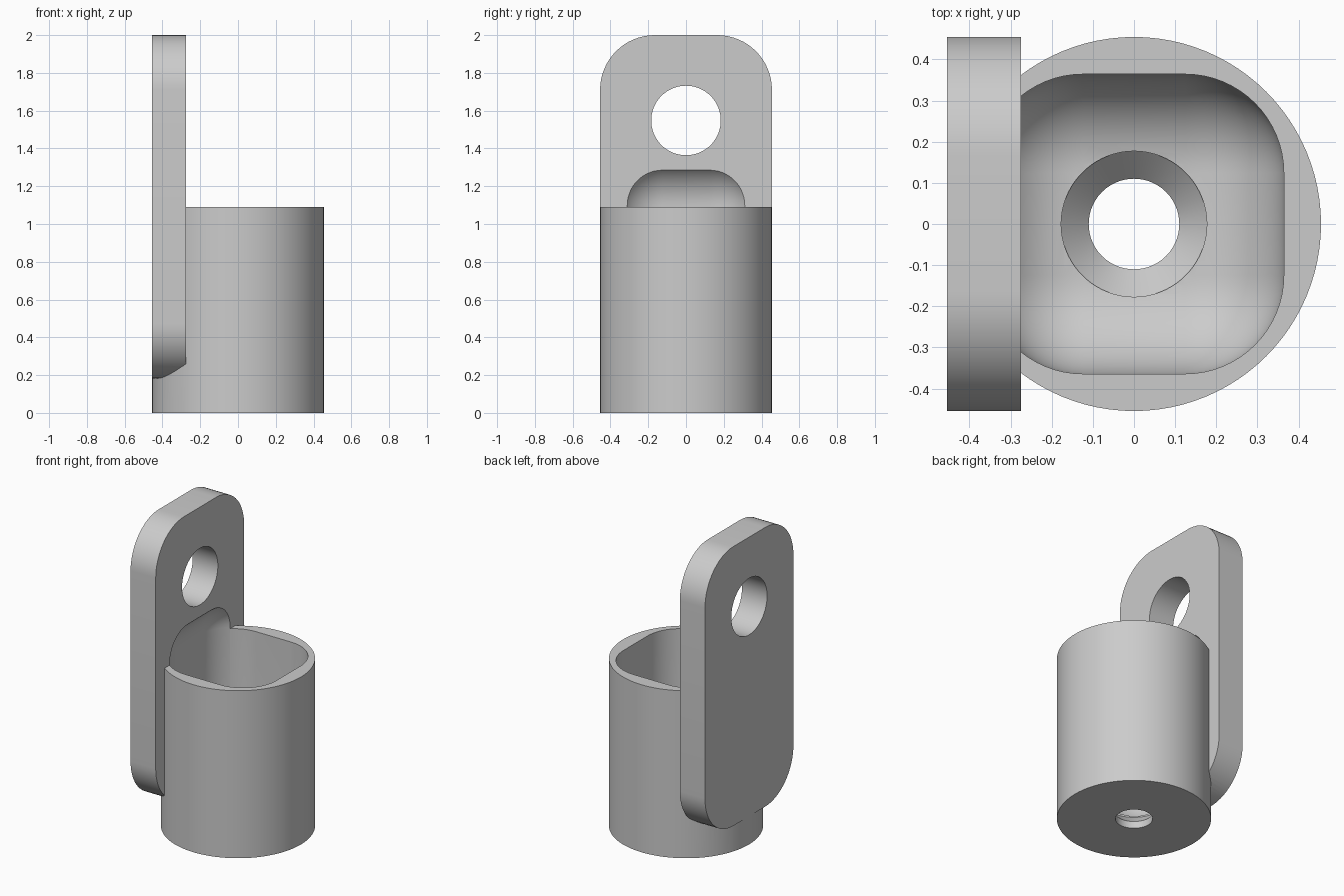
import bpy
import bmesh
from math import pi
from mathutils import Matrix, Vector

if "Cube" in bpy.data.objects:
    bpy.data.objects.remove(bpy.data.objects["Cube"], do_unlink=True)

RADIUS = 0.4545     # cup radius, also half the plate width
CUP_HEIGHT = 1.09
FLOOR = 0.12

grey = bpy.data.materials.new("light grey")
grey.use_nodes = True
colour = (0.6, 0.6, 0.6, 1)
grey.diffuse_color = colour
grey.node_tree.nodes["Principled BSDF"].inputs["Base Color"].default_value = colour


def finish(name, bm):
    bmesh.ops.recalc_face_normals(bm, faces=bm.faces)
    mesh = bpy.data.meshes.new(name)
    bm.to_mesh(mesh)
    bm.free()
    mesh.materials.append(grey)
    obj = bpy.data.objects.new(name, mesh)
    bpy.context.collection.objects.link(obj)
    return obj


def cylinder(name, r_low, r_high, z_low, z_high, sides=96):
    bm = bmesh.new()
    bmesh.ops.create_cone(bm, cap_ends=True, segments=sides, radius1=r_low,
                          radius2=r_high, depth=z_high - z_low,
                          matrix=Matrix.Translation((0, 0, (z_low + z_high) / 2)))
    return finish(name, bm)


def rounded_box(name, low, high, radius, axis=None, segments=16):
    """Box with every edge rounded, or only the edges along one axis."""
    low, high = Vector(low), Vector(high)
    bm = bmesh.new()
    bmesh.ops.create_cube(bm, size=1, matrix=Matrix.Translation((low + high) / 2)
                          @ Matrix.Diagonal((high - low).to_4d()))
    edges = [e for e in bm.edges if axis is None
             or abs((e.verts[0].co - e.verts[1].co).normalized()[axis]) > 0.9]
    bmesh.ops.bevel(bm, geom=edges, offset=radius, segments=segments,
                    profile=0.5, affect='EDGES')
    return finish(name, bm)


def combine(target, other, operation):
    mod = target.modifiers.new(operation.lower(), 'BOOLEAN')
    mod.operation = operation
    mod.solver = 'EXACT'
    mod.object = other
    bpy.context.view_layer.objects.active = target
    bpy.ops.object.modifier_apply(modifier=mod.name)
    bpy.data.objects.remove(other, do_unlink=True)


# Round cup joined to the upright hanging plate
holder = cylinder("cup_with_hanging_plate", RADIUS, RADIUS, 0, CUP_HEIGHT)
plate = rounded_box("plate", (-0.455, -0.455, 0.183), (-0.274, 0.455, 2), 0.29, axis=0)
combine(holder, plate, 'UNION')

# Soft-cornered pocket, which also hollows the plate above the rim
pocket = rounded_box("pocket", (-0.364, -0.364, FLOOR), (0.364, 0.364, 1.338), 0.24)
combine(holder, pocket, 'DIFFERENCE')

# Hanging hole through the plate
hole = cylinder("hanging_hole", 0.184, 0.184, -0.2, 0.2)
hole.data.transform(Matrix.Translation((-0.364, 0, 1.548)) @ Matrix.Rotation(pi / 2, 4, 'Y'))
combine(holder, hole, 'DIFFERENCE')

# Countersunk screw hole in the floor
for r_low, r_high, z_low, z_high in ((0.11, 0.11, -0.1, 0.3),
                                     (0.11, 0.177, 0.045, 0.112),
                                     (0.177, 0.177, 0.112, 0.3)):
    combine(holder, cylinder("screw_hole", r_low, r_high, z_low, z_high), 'DIFFERENCE')

# Smooth curves, sharp rims
bpy.ops.object.select_all(action='DESELECT')
holder.select_set(True)
bpy.context.view_layer.objects.active = holder
bpy.ops.object.shade_smooth_by_angle(angle=pi / 6)
